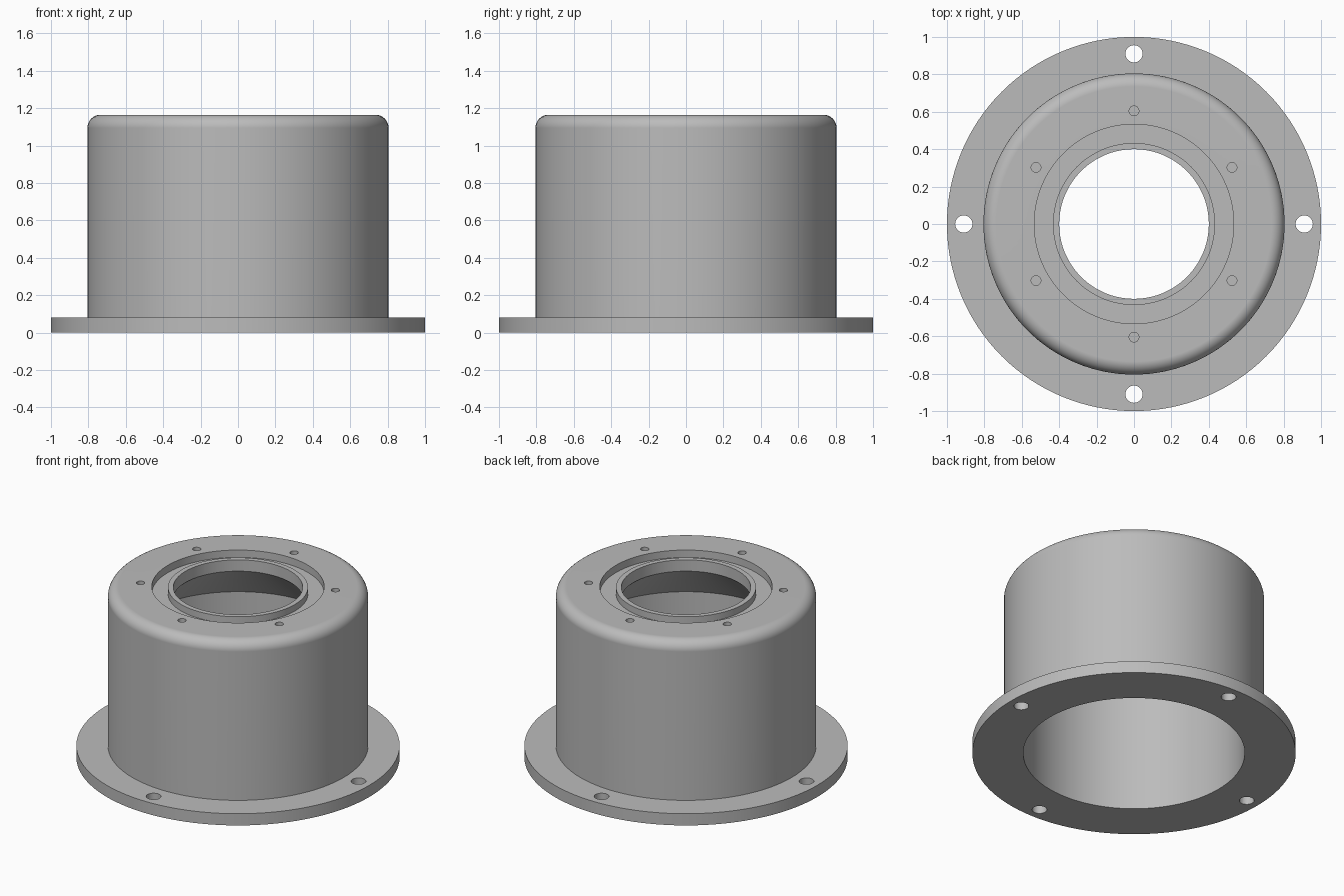
import bpy, bmesh, math

if "Cube" in bpy.data.objects:
    bpy.data.objects.remove(bpy.data.objects["Cube"])

SEG = 128
TOP = 1.165      # overall height
FIL = 0.07       # outer top fillet radius
BODY = 0.805     # body radius

grey = bpy.data.materials.new("plain grey")
grey.diffuse_color = (0.5, 0.5, 0.5, 1)
grey.use_nodes = True
grey.node_tree.nodes["Principled BSDF"].inputs["Base Color"].default_value = grey.diffuse_color


def lathe(name, profile):
    """Revolve a closed (radius, z) profile around the z axis."""
    bm = bmesh.new()
    rings = []
    for i in range(SEG):
        a = 2 * math.pi * i / SEG
        rings.append([bm.verts.new((r * math.cos(a), r * math.sin(a), z)) for r, z in profile])
    n = len(profile)
    for i in range(SEG):
        a, b = rings[i], rings[(i + 1) % SEG]
        for j in range(n):
            k = (j + 1) % n
            bm.faces.new((a[j], b[j], b[k], a[k]))
    bmesh.ops.recalc_face_normals(bm, faces=bm.faces)
    me = bpy.data.meshes.new(name)
    bm.to_mesh(me)
    bm.free()
    ob = bpy.data.objects.new(name, me)
    bpy.context.collection.objects.link(ob)
    me.materials.append(grey)
    return ob


def hole_cutters(name, count, ring, radius, z0, z1, start):
    """A ring of upright cylinders used as drills."""
    bm = bmesh.new()
    for i in range(count):
        a = start + 2 * math.pi * i / count
        made = bmesh.ops.create_cone(bm, cap_ends=True, segments=32,
                                     radius1=radius, radius2=radius, depth=z1 - z0)
        bmesh.ops.translate(bm, verts=made["verts"],
                            vec=(ring * math.cos(a), ring * math.sin(a), (z0 + z1) / 2))
    me = bpy.data.meshes.new(name)
    bm.to_mesh(me)
    bm.free()
    me.materials.append(grey)
    ob = bpy.data.objects.new(name, me)
    bpy.context.collection.objects.link(ob)
    ob.hide_render = True
    return ob


# Housing section: flange, body, rounded shoulder, recess, lip, bore, hollow
fillet = [(BODY - FIL + FIL * math.cos(t), TOP - FIL + FIL * math.sin(t))
          for t in (math.pi / 2 * i / 8 for i in range(9))]
section = [(0.685, 0), (1.0, 0), (1.0, 0.08), (BODY, 0.08)] + fillet + [
    (0.533, TOP), (0.533, TOP - 0.05),            # recess
    (0.433, TOP - 0.05), (0.433, TOP - 0.005),    # raised lip
    (0.40, TOP - 0.005), (0.40, 1.083),           # bore
    (0.685, 0.81),                                # tapered ceiling of the hollow
]
housing = lathe("flanged_housing", section)

# Flange through holes and blind screw holes in the top
cutters = [
    hole_cutters("flange_hole_cutter", 4, 0.91, 0.046, -0.1, 0.2, 0),
    hole_cutters("screw_hole_cutter", 6, 0.605, 0.026, TOP - 0.12, TOP + 0.1, math.pi / 2),
]
bpy.context.view_layer.objects.active = housing
housing.select_set(True)
for c in cutters:
    mod = housing.modifiers.new("drill", 'BOOLEAN')
    mod.operation = 'DIFFERENCE'
    mod.solver = 'EXACT'
    mod.object = c
    bpy.ops.object.modifier_apply(modifier=mod.name)
for c in cutters:
    bpy.data.objects.remove(c, do_unlink=True)

# Smooth shading with crisp edges
bpy.ops.object.shade_smooth_by_angle(angle=math.radians(30))
wn = housing.modifiers.new("even_normals", 'WEIGHTED_NORMAL')
wn.keep_sharp = True
